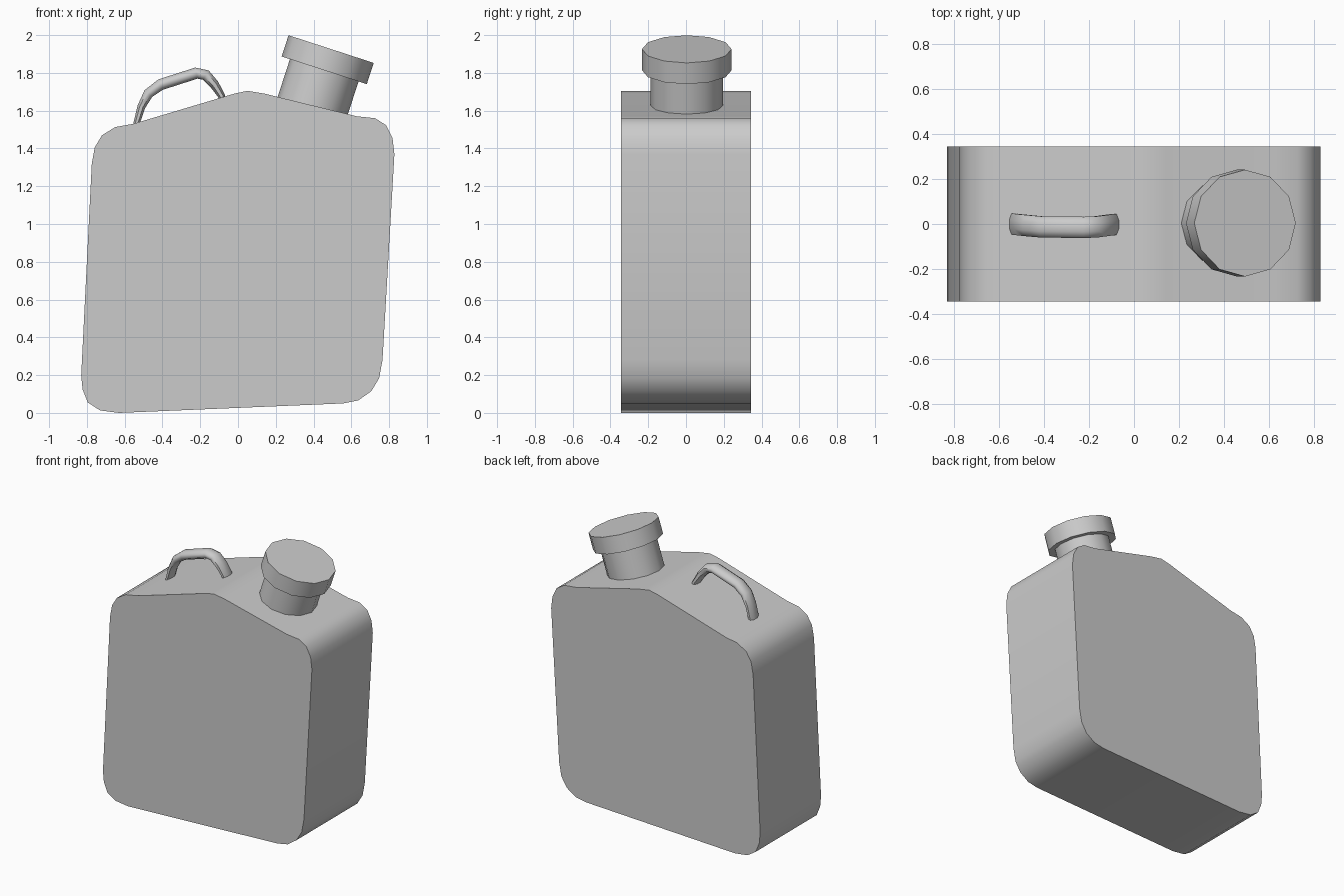
import bpy, bmesh, math
from mathutils import Vector, Matrix

cube = bpy.data.objects.get("Cube")
if cube:
    bpy.data.objects.remove(cube, do_unlink=True)

grey = bpy.data.materials.new("plain grey")
grey.use_nodes = True
COLOUR = (0.6, 0.6, 0.6, 1)
grey.diffuse_color = COLOUR
grey.node_tree.nodes["Principled BSDF"].inputs["Base Color"].default_value = COLOUR


def finish(name, bm, angle=35):
    """Turn a bmesh into a shaded object."""
    bmesh.ops.recalc_face_normals(bm, faces=bm.faces)
    mesh = bpy.data.meshes.new(name)
    bm.to_mesh(mesh)
    bm.free()
    mesh.materials.append(grey)
    obj = bpy.data.objects.new(name, mesh)
    bpy.context.collection.objects.link(obj)
    bpy.ops.object.select_all(action='DESELECT')
    obj.select_set(True)
    bpy.context.view_layer.objects.active = obj
    bpy.ops.object.shade_smooth_by_angle(angle=math.radians(angle))
    return obj


def loft(bm, rings):
    """Skin a list of rings and close both ends."""
    loops = [[bm.verts.new(p) for p in ring] for ring in rings]
    n = len(loops[0])
    for a, b in zip(loops, loops[1:]):
        for i in range(n):
            j = (i + 1) % n
            bm.faces.new((a[i], a[j], b[j], b[i]))
    bm.faces.new(loops[0])
    bm.faces.new(loops[-1])


# Body: leaning rounded outline extruded through the depth
HALF_DEPTH = 0.345
outline = [
    (-0.63, 0), (0.555, 0.05), (0.636, 0.066), (0.705, 0.114), (0.747, 0.183),
    (0.765, 0.28), (0.828, 1.37), (0.818, 1.455), (0.784, 1.523), (0.726, 1.56),
    (0.63, 1.57), (0.14, 1.69), (0.05, 1.705), (-0.02, 1.69), (-0.556, 1.53),
    (-0.65, 1.513), (-0.72, 1.47), (-0.758, 1.407), (-0.774, 1.32),
    (-0.83, 0.2), (-0.823, 0.125), (-0.795, 0.055), (-0.73, 0.013)]
bm = bmesh.new()
loft(bm, [[(x, y, z) for x, z in outline] for y in (-HALF_DEPTH, HALF_DEPTH)])
finish("body", bm)

# Spout neck and cap: twelve-sided cylinders on a tilted axis
TILT = math.radians(18)
axis = Vector((math.sin(TILT), 0, math.cos(TILT)))
cap_top = Vector((0.493, 0.004, 1.926))


def spout_part(name, radius, top, bottom):
    bm = bmesh.new()
    place = Matrix.Translation(cap_top - axis * (top + bottom) / 2) @ Matrix.Rotation(TILT, 4, 'Y')
    bmesh.ops.create_cone(bm, cap_ends=True, segments=12, radius1=radius,
                          radius2=radius, depth=bottom - top, matrix=place)
    finish(name, bm)


spout_part("cap", 0.237, 0, 0.118)
spout_part("neck", 0.191, 0.11, 0.4)

# Handle: oval section swept along a bent path (x, y, z, half thickness)
path = [(-0.545, 0, 1.49, 0.016), (-0.535, 0, 1.54, 0.017), (-0.512, -0.003, 1.62, 0.021),
        (-0.475, -0.007, 1.69, 0.027), (-0.41, -0.013, 1.738, 0.03),
        (-0.22, -0.015, 1.799, 0.03), (-0.17, -0.013, 1.788, 0.029),
        (-0.126, -0.007, 1.74, 0.025), (-0.088, -0.002, 1.68, 0.019),
        (-0.07, 0, 1.62, 0.016)]
points = [Vector(p[:3]) for p in path]
rings = []
for i, p in enumerate(points):
    along = (points[min(i + 1, len(points) - 1)] - points[max(i - 1, 0)]).normalized()
    side = Vector((0, 1, 0))
    out = along.cross(side).normalized()
    ring = []
    for k in range(8):
        a = math.tau * (k + 0.5) / 8
        ring.append(p + side * 0.051 * math.cos(a) + out * path[i][3] * 1.08 * math.sin(a))
    rings.append(ring)
bm = bmesh.new()
loft(bm, rings)
finish("handle", bm, 60)
